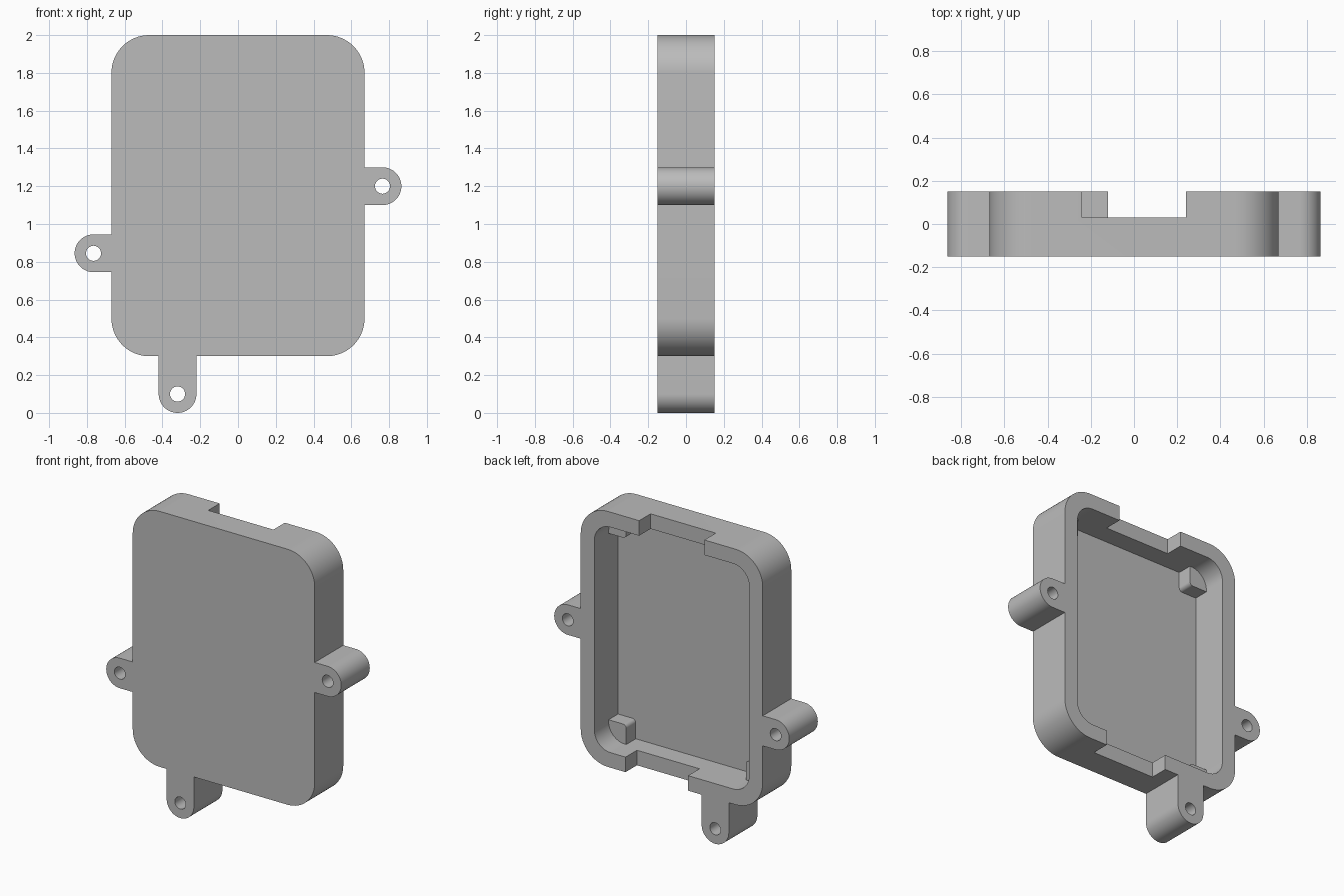
import bpy, bmesh
from math import sin, cos, pi, radians

default = bpy.data.objects.get("Cube")
if default:
    bpy.data.objects.remove(default, do_unlink=True)

FRONT, BACK = -0.15, 0.15      # case depth
FLOOR = -0.10                  # inside of the front panel
HALF_W, BOTTOM, TOP = 0.67, 0.30, 2.0
WALL = 0.10

grey = bpy.data.materials.new("light grey plastic")
grey.use_nodes = True
colour = (0.5, 0.5, 0.5, 1)
grey.diffuse_color = colour
grey.node_tree.nodes["Principled BSDF"].inputs["Base Color"].default_value = colour


def rounded_rect(x0, x1, z0, z1, radii, steps=16):
    """Outline with a radius per corner: right-top, left-top, left-bottom, right-bottom."""
    corners = [(x1, z1, -1, -1), (x0, z1, 1, -1), (x0, z0, 1, 1), (x1, z0, -1, 1)]
    points = []
    for i, ((x, z, sx, sz), r) in enumerate(zip(corners, radii)):
        if r == 0:
            points.append((x, z))
            continue
        for k in range(steps + 1):
            a = (i + k / steps) * pi / 2
            points.append((x + sx * r + r * cos(a), z + sz * r + r * sin(a)))
    return points


def circle(x, z, r, steps=32):
    return [(x + r * cos(2 * pi * k / steps), z + r * sin(2 * pi * k / steps))
            for k in range(steps)]


def extrude(name, outline, y0, y1):
    """Solid made by extruding an x-z outline along y."""
    bm = bmesh.new()
    face = bm.faces.new([bm.verts.new((x, y0, z)) for x, z in outline])
    new = bmesh.ops.extrude_face_region(bm, geom=[face])["geom"]
    for v in new:
        if isinstance(v, bmesh.types.BMVert):
            v.co.y = y1
    bmesh.ops.remove_doubles(bm, verts=bm.verts, dist=1e-5)
    bmesh.ops.recalc_face_normals(bm, faces=bm.faces)
    mesh = bpy.data.meshes.new(name)
    bm.to_mesh(mesh)
    bm.free()
    mesh.materials.append(grey)
    obj = bpy.data.objects.new(name, mesh)
    bpy.context.collection.objects.link(obj)
    return obj


def select(obj):
    bpy.ops.object.select_all(action='DESELECT')
    obj.select_set(True)
    bpy.context.view_layer.objects.active = obj


def combine(target, tool, operation):
    """Apply a boolean and discard the tool."""
    mod = target.modifiers.new(operation.lower(), 'BOOLEAN')
    mod.operation, mod.solver, mod.object = operation, 'EXACT', tool
    select(target)
    bpy.ops.object.modifier_apply(modifier=mod.name)
    bpy.data.objects.remove(tool, do_unlink=True)


def smooth(obj):
    select(obj)
    bpy.ops.object.shade_smooth_by_angle(angle=radians(30))


# Case: rounded block
case = extrude("case", rounded_rect(-HALF_W, HALF_W, BOTTOM, TOP, [0.2] * 4), FRONT, BACK)

# Mounting lugs: rounded tabs joined to the walls, each with a screw hole
R, INSET = 0.10, 0.04
lugs = [
    ("left_lug", 0.765, 1.2, (HALF_W - INSET, 0.865, 1.1, 1.3), (R, 0, 0, R)),
    ("right_lug", -0.765, 0.845, (-0.865, INSET - HALF_W, 0.745, 0.945), (0, R, R, 0)),
    ("bottom_lug", -0.32, 0.10, (-0.42, -0.22, 0, BOTTOM + INSET), (0, 0, R, R)),
]
for name, x, z, box, radii in lugs:
    combine(case, extrude(name, rounded_rect(*box, radii), FRONT, BACK), 'UNION')
for name, x, z, box, radii in lugs:
    combine(case, extrude(name + "_hole", circle(x, z, 0.04), FRONT - 0.1, BACK + 0.1), 'DIFFERENCE')

# Cavity open at the back
inner = (WALL - HALF_W, HALF_W - WALL, BOTTOM + WALL, TOP - WALL)
combine(case, extrude("cavity", rounded_rect(*inner, [0.12] * 4), FLOOR, BACK + 0.1), 'DIFFERENCE')

# Cable notches in the top and bottom walls
for name, x0, x1, z0, z1 in [("top_notch", -0.24, 0.24, TOP - 0.15, TOP + 0.1),
                             ("bottom_notch", -0.12, 0.34, BOTTOM - 0.1, BOTTOM + 0.15)]:
    combine(case, extrude(name, rounded_rect(x0, x1, z0, z1, [0] * 4), 0.03, BACK + 0.1), 'DIFFERENCE')
smooth(case)

# Corner posts on the inside of the front panel
SIZE, OUTER, INNER = 0.13, 0.12, 0.025
x_min, x_max, z_min, z_max = inner
for i, (side, level) in enumerate([("left", "upper"), ("right", "upper"),
                                   ("right", "lower"), ("left", "lower")]):
    x0 = x_max - SIZE if side == "left" else x_min
    z0 = z_max - SIZE if level == "upper" else z_min
    radii = [0, 0, 0, 0]
    radii[i], radii[(i + 2) % 4] = OUTER - 0.001, INNER
    radii = [r for r in radii]
    post = extrude(f"{level}_{side}_post",
                   rounded_rect(x0, x0 + SIZE, z0, z0 + SIZE, radii), FLOOR, 0.0)
    smooth(post)
